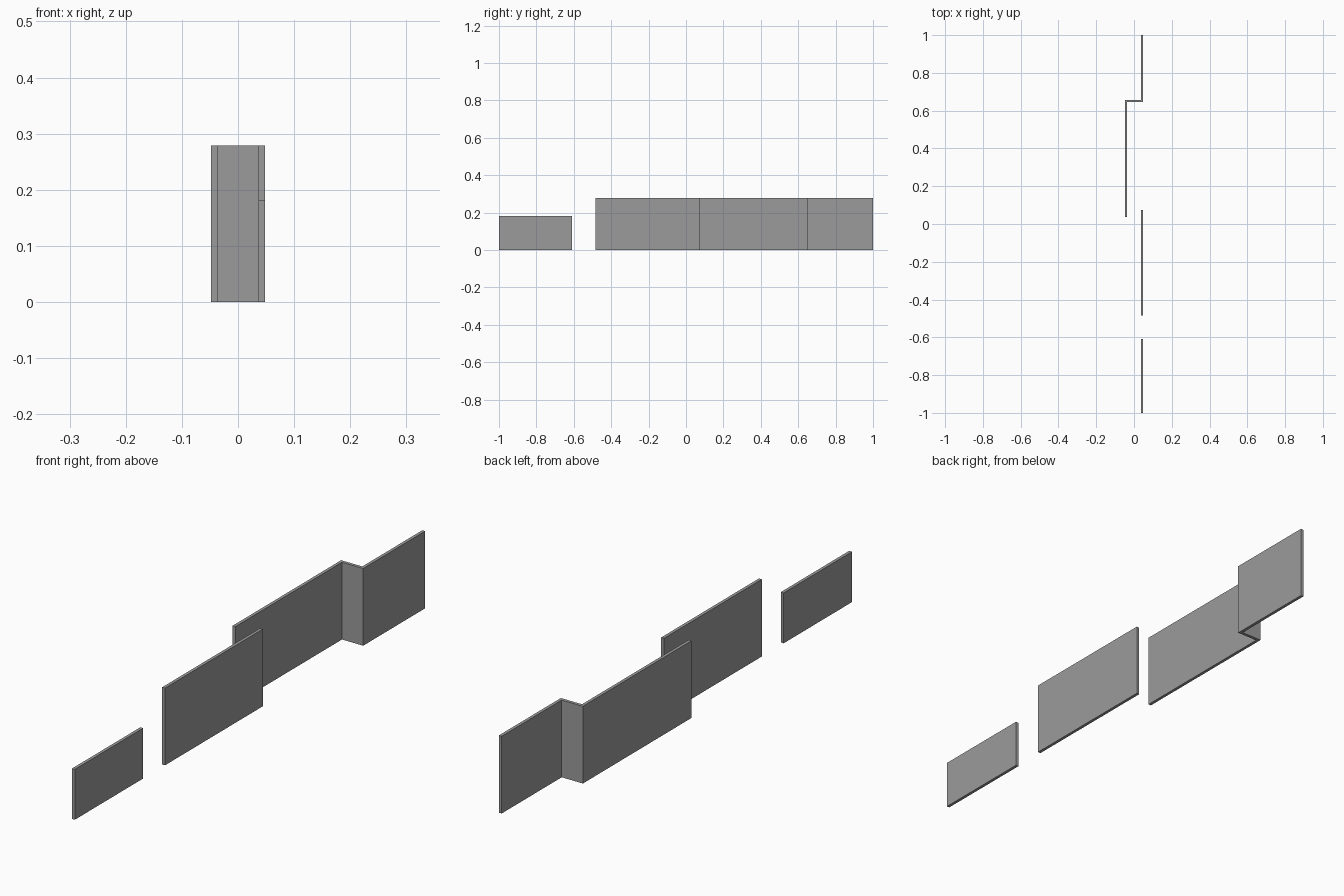
import bpy, bmesh

if "Cube" in bpy.data.objects:
    bpy.data.objects.remove(bpy.data.objects["Cube"])

grey = bpy.data.materials.new("concrete grey")
grey.diffuse_color = (0.33, 0.33, 0.33, 1)
grey.use_nodes = True
grey.node_tree.nodes["Principled BSDF"].inputs["Base Color"].default_value = grey.diffuse_color

X = 0.048   # outer face offset
T = 0.0115  # wall thickness


def wall(name, outline, height):
    """Extrude a plan outline (counter-clockwise) straight up from the floor."""
    bm = bmesh.new()
    base = bm.faces.new([bm.verts.new((x, y, 0)) for x, y in outline])
    up = bmesh.ops.extrude_face_region(bm, geom=[base], use_keep_orig=True)
    bmesh.ops.translate(bm, vec=(0, 0, height),
                        verts=[g for g in up["geom"] if isinstance(g, bmesh.types.BMVert)])
    bmesh.ops.recalc_face_normals(bm, faces=bm.faces)
    mesh = bpy.data.meshes.new(name)
    bm.to_mesh(mesh)
    bm.free()
    mesh.materials.append(grey)
    bpy.context.collection.objects.link(bpy.data.objects.new(name, mesh))


def strip(y0, y1):
    return [(X - T, y0), (X, y0), (X, y1), (X - T, y1)]


# Straight walls
wall("low_wall", strip(-1.0, -0.61), 0.182)
wall("tall_wall", strip(-0.485, 0.073), 0.279)

# Stepped wall with a short return between its two runs
Y = 0.646
wall("stepped_wall", [(-X, 0.038), (-X + T, 0.038), (-X + T, Y), (X, Y), (X, 1.0),
                      (X - T, 1.0), (X - T, Y + T), (-X, Y + T)], 0.279)
